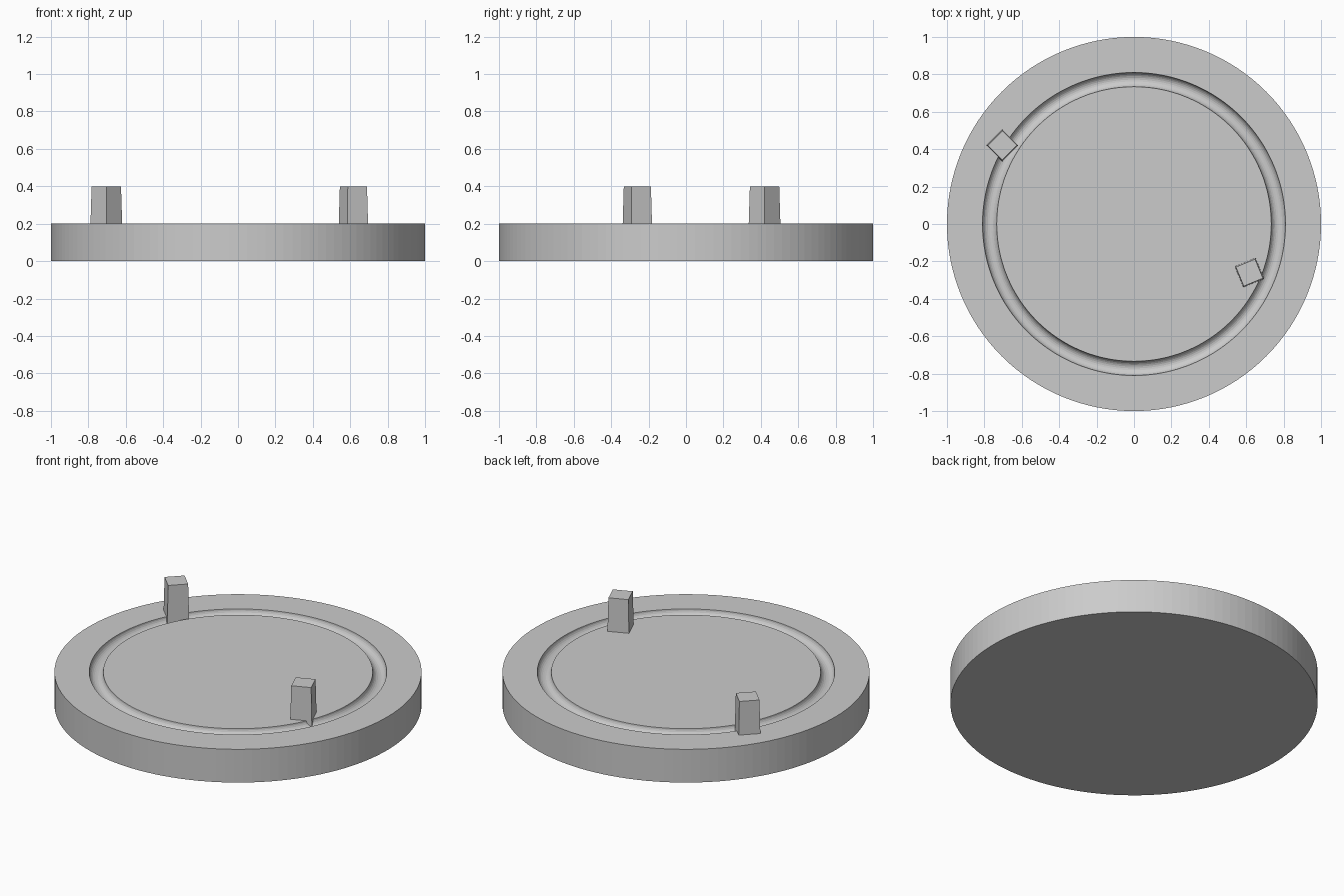
import bpy, bmesh, math
from mathutils import Matrix

if "Cube" in bpy.data.objects:
    bpy.data.objects.remove(bpy.data.objects["Cube"])

SEGMENTS = 128


def add_object(name, bm):
    bmesh.ops.recalc_face_normals(bm, faces=bm.faces)
    mesh = bpy.data.meshes.new(name)
    bm.to_mesh(mesh)
    bm.free()
    obj = bpy.data.objects.new(name, mesh)
    bpy.context.collection.objects.link(obj)
    return obj


def lathe(name, profile):
    bm = bmesh.new()
    rings = []
    for r, z in profile:
        rings.append([bm.verts.new((r * math.cos(a), r * math.sin(a), z))
                      for a in (2 * math.pi * i / SEGMENTS for i in range(SEGMENTS))])
    for a, b in zip(rings, rings[1:]):
        for i in range(SEGMENTS):
            j = (i + 1) % SEGMENTS
            bm.faces.new((a[i], a[j], b[j], b[i]))
    bm.faces.new(rings[0])
    bm.faces.new(rings[-1])
    return add_object(name, bm)


def peg(name, x, y, degrees):
    # tapered square post whose foot is sunk into the disc
    z0, z1 = 0.15, 0.40
    bm = bmesh.new()
    place = Matrix.Translation((x, y, (z0 + z1) / 2)) @ Matrix.Rotation(math.radians(degrees + 45), 4, 'Z')
    bmesh.ops.create_cone(bm, cap_ends=True, segments=4,
                          radius1=0.122 / math.sqrt(2), radius2=0.111 / math.sqrt(2),
                          depth=z1 - z0, matrix=place)
    return add_object(name, bm)


# Disc with a half-round groove in its top face
groove_r, groove_w = 0.772, 0.038
groove = [(groove_r + groove_w * math.cos(t), 0.2 - groove_w * math.sin(t))
          for t in (math.pi * i / 12 for i in range(13))]
lathe("grooved_disc", [(1, 0), (1, 0.2)] + groove)

# Two pegs, one outside and one inside the groove
peg("outer_peg", -0.704, 0.42, 45)
peg("inner_peg", 0.617, -0.26, 22.5)
